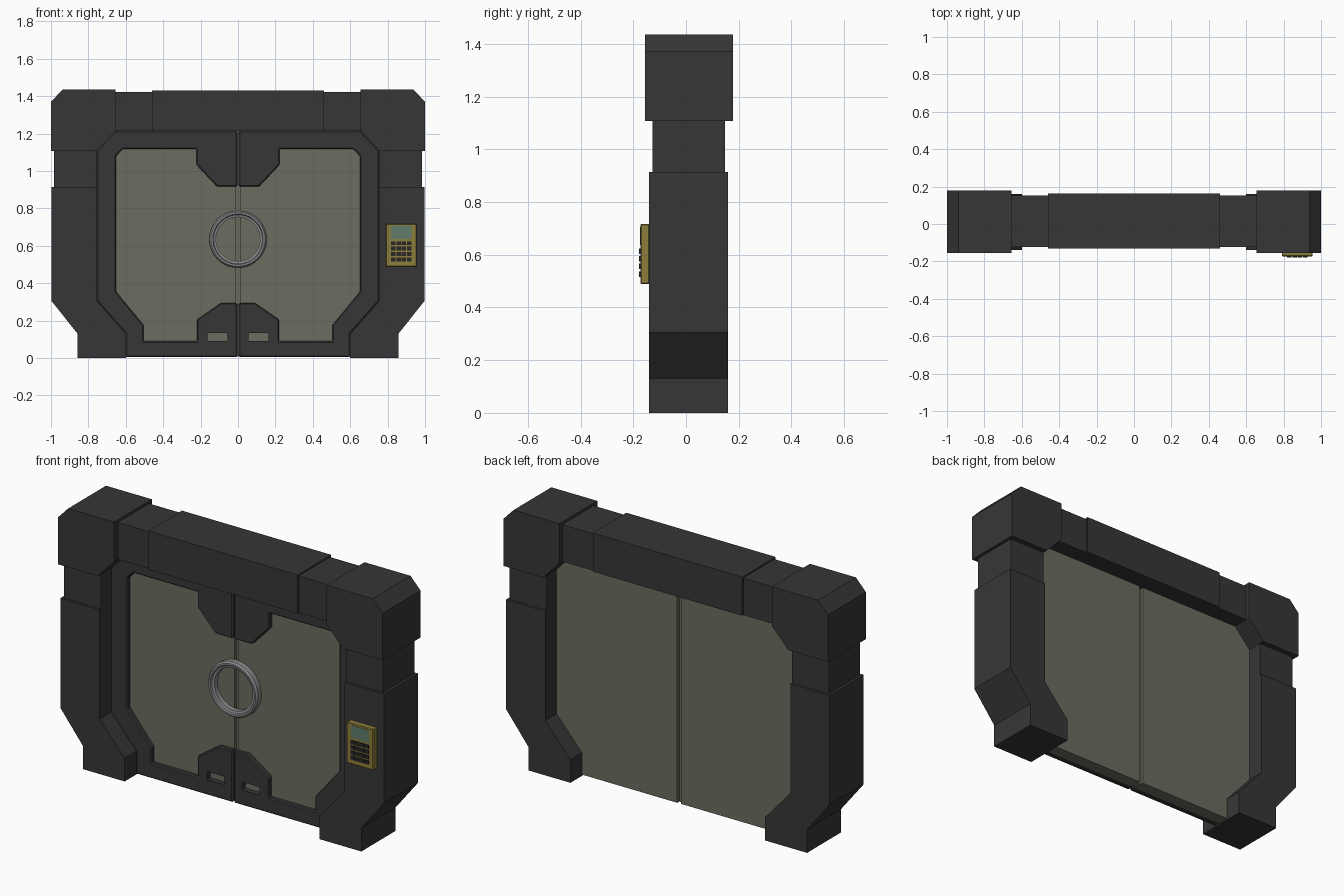
import bpy, bmesh
from math import cos, sin, tau

if "Cube" in bpy.data.objects:
    bpy.data.objects.remove(bpy.data.objects["Cube"])


def material(name, rgb):
    m = bpy.data.materials.new(name)
    m.diffuse_color = (*rgb, 1)
    m.use_nodes = True
    m.node_tree.nodes["Principled BSDF"].inputs["Base Color"].default_value = m.diffuse_color
    return m


DARK = material("dark_metal", (0.037, 0.037, 0.038))
GREEN = material("olive_panel", (0.15, 0.15, 0.115))
STEEL = material("steel", (0.25, 0.25, 0.26))
GOLD = material("brass", (0.27, 0.21, 0.045))
SCREEN = material("screen", (0.12, 0.2, 0.15))
BLACK = material("black_key", (0.02, 0.02, 0.022))


def finish(bm, name, mat):
    bmesh.ops.recalc_face_normals(bm, faces=bm.faces)
    me = bpy.data.meshes.new(name)
    bm.to_mesh(me)
    bm.free()
    ob = bpy.data.objects.new(name, me)
    bpy.context.collection.objects.link(ob)
    if mat:
        me.materials.append(mat)
    return ob


def add_bevel(ob, width):
    b = ob.modifiers.new("bevel", 'BEVEL')
    b.width, b.segments, b.limit_method = width, 1, 'ANGLE'


def add_mirror(ob):
    m = ob.modifiers.new("mirror", 'MIRROR')
    m.use_mirror_merge = False


def prism(name, pts, y0, y1, mat, bevel=0, mirror=True):
    """Extrude an (x, z) outline from y0 to y1."""
    bm = bmesh.new()
    face = bm.faces.new([bm.verts.new((x, y0, z)) for x, z in pts])
    ext = bmesh.ops.extrude_face_region(bm, geom=[face])
    verts = [v for v in ext['geom'] if isinstance(v, bmesh.types.BMVert)]
    bmesh.ops.translate(bm, vec=(0, y1 - y0, 0), verts=verts)
    ob = finish(bm, name, mat)
    if bevel:
        add_bevel(ob, bevel)
    if mirror:
        add_mirror(ob)
    return ob


def box(name, x0, x1, z0, z1, y0, y1, mat, bevel=0, mirror=False):
    pts = [(x0, z0), (x1, z0), (x1, z1), (x0, z1)]
    return prism(name, pts, y0, y1, mat, bevel, mirror)


# Outer frame: side columns, necks, corner blocks, top beam
prism("side_column", [(0.60, 0), (0.858, 0), (0.858, 0.13), (0.997, 0.305), (0.997, 0.914),
                      (0.755, 0.914), (0.755, 0.305), (0.60, 0.13)], -0.14, 0.16, DARK)
box("column_neck", 0.755, 0.983, 0.914, 1.11, -0.127, 0.147, DARK, mirror=True)
prism("corner_block", [(0.755, 1.108), (1.0, 1.108), (1.0, 1.37), (0.938, 1.435),
                       (0.655, 1.435), (0.655, 1.215)], -0.155, 0.178, DARK)
box("beam_joint", 0.46, 0.655, 1.215, 1.421, -0.122, 0.153, DARK, mirror=True)
box("top_beam", -0.46, 0.46, 1.215, 1.43, -0.132, 0.163, DARK)

# Sliding door leaves with a recessed seal between them
prism("door_panel", [(0.012, 0.008), (0.60, 0.008), (0.60, 0.13), (0.755, 0.305),
                     (0.755, 1.11), (0.655, 1.215), (0.012, 1.215)], -0.012, 0.06, GREEN)
box("door_seal", -0.012, 0.012, 0.008, 1.215, 0.005, 0.042, GREEN)

# Raised dark frame on each leaf, with a small slot cut in its lower tab
door_frame = prism("door_frame", [
    (0.004, 0.005), (0.60, 0.005), (0.60, 0.13), (0.755, 0.305), (0.755, 1.11),
    (0.655, 1.215), (0.004, 1.215), (0.004, 0.916), (0.112, 0.916), (0.222, 1.033),
    (0.222, 1.118), (0.615, 1.118), (0.652, 1.08), (0.652, 0.355), (0.504, 0.175),
    (0.504, 0.09), (0.22, 0.09), (0.22, 0.205), (0.09, 0.295), (0.004, 0.295)],
    -0.042, -0.012, DARK, bevel=0.006, mirror=False)
slot = prism("slot_cutter", [(0.055, 0.09), (0.162, 0.09), (0.162, 0.128), (0.155, 0.135),
                             (0.062, 0.135), (0.055, 0.128)], -0.1, 0.02, None, mirror=False)
slot.hide_render = True
slot.display_type = 'WIRE'
cut = door_frame.modifiers.new("slot", 'BOOLEAN')
cut.object, cut.operation, cut.solver = slot, 'DIFFERENCE', 'EXACT'
bpy.context.view_layer.objects.active = door_frame
for mod in ("bevel", "slot"):
    bpy.ops.object.modifier_apply(modifier=mod)
bpy.data.objects.remove(slot)
add_mirror(door_frame)

# Central ring, a lathed profile of (radius, y)
bm = bmesh.new()
profile = [(0.153, -0.010), (0.153, -0.042), (0.145, -0.052), (0.135, -0.052),
           (0.131, -0.044), (0.118, -0.040), (0.118, -0.010)]
N = 40
rows = [[bm.verts.new((r * cos(tau * i / N), y, 0.635 + r * sin(tau * i / N)))
         for r, y in profile] for i in range(N)]
for i in range(N):
    a, b = rows[i], rows[(i + 1) % N]
    for j in range(len(profile)):
        k = (j + 1) % len(profile)
        bm.faces.new((a[j], a[k], b[k], b[j]))
ring = finish(bm, "door_ring", STEEL)
bpy.context.view_layer.objects.active = ring
ring.select_set(True)
bpy.ops.object.shade_smooth_by_angle()

# Keypad on the right column
box("keypad_body", 0.79, 0.955, 0.488, 0.717, -0.173, -0.138, GOLD, bevel=0.004)
box("keypad_screen", 0.818, 0.928, 0.637, 0.705, -0.1745, -0.165, SCREEN)
for row in range(4):
    for col in range(4):
        x, z = 0.818 + col * 0.0285, 0.516 + row * 0.029
        box("keypad_key", x, x + 0.0245, z, z + 0.021, -0.178, -0.165, BLACK)
